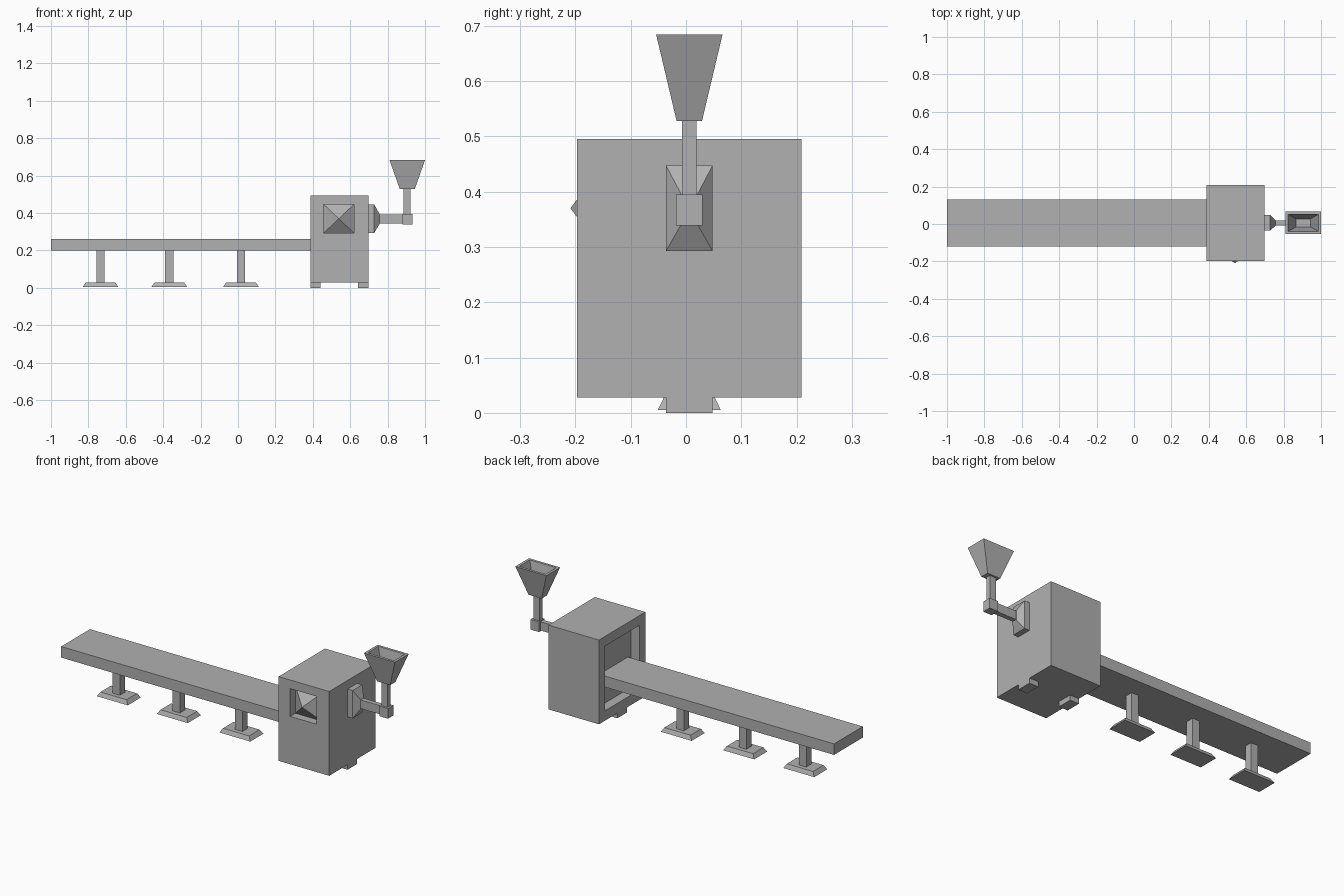
import bpy
import bmesh

if "Cube" in bpy.data.objects:
    bpy.data.objects.remove(bpy.data.objects["Cube"])

YC = 0.006  # centre line of the machine

# Mid grey for every part
grey = bpy.data.materials.new("mid_grey")
grey.diffuse_color = (0.44, 0.44, 0.44, 1)
grey.use_nodes = True
grey.node_tree.nodes["Principled BSDF"].inputs["Base Color"].default_value = grey.diffuse_color


def add(name, bm):
    mesh = bpy.data.meshes.new(name)
    bm.to_mesh(mesh)
    bm.free()
    mesh.materials.append(grey)
    obj = bpy.data.objects.new(name, mesh)
    bpy.context.collection.objects.link(obj)
    return obj


def loft(name, rings):
    """Skin a stack of 4-point rings and cap both ends."""
    bm = bmesh.new()
    loops = [[bm.verts.new(p) for p in ring] for ring in rings]
    for a, b in zip(loops, loops[1:]):
        for i in range(4):
            j = (i + 1) % 4
            bm.faces.new((a[i], a[j], b[j], b[i]))
    bm.faces.new(loops[0][::-1])
    bm.faces.new(loops[-1])
    bmesh.ops.recalc_face_normals(bm, faces=bm.faces)
    return add(name, bm)


def zring(x, y, hx, hy, z):
    return [(x - hx, y - hy, z), (x + hx, y - hy, z), (x + hx, y + hy, z), (x - hx, y + hy, z)]


def xring(x, hy, z, hz):
    return [(x, YC - hy, z - hz), (x, YC + hy, z - hz), (x, YC + hy, z + hz), (x, YC - hy, z + hz)]


def box(name, x0, x1, y0, y1, z0, z1):
    x, y, hx, hy = (x0 + x1) / 2, (y0 + y1) / 2, (x1 - x0) / 2, (y1 - y0) / 2
    return loft(name, [zring(x, y, hx, hy, z0), zring(x, y, hx, hy, z1)])


def cut(target, cutter):
    cutter.hide_render = True
    cutter.display_type = 'WIRE'
    mod = target.modifiers.new(cutter.name, 'BOOLEAN')
    mod.operation = 'DIFFERENCE'
    mod.solver = 'EXACT'
    mod.object = cutter


# Housing with a recessed conveyor mouth and a recessed front window
housing = box("housing", 0.387, 0.697, -0.197, 0.209, 0.028, 0.495)
cut(housing, box("mouth_cutter", 0.3, 0.44, -0.147, 0.158, 0.083, 0.441))
cut(housing, box("window_cutter", 0.458, 0.62, -0.3, -0.151, 0.293, 0.447))

# Pyramid inside the window, its tip just outside the front face
bm = bmesh.new()
base = [bm.verts.new(p) for p in ((0.458, -0.151, 0.293), (0.62, -0.151, 0.293),
                                  (0.62, -0.151, 0.447), (0.458, -0.151, 0.447))]
face = bm.faces.new(base)
tip = bmesh.ops.poke(bm, faces=[face])["verts"][0]
tip.co.y = -0.209
add("window_pyramid", bm)

# Housing feet
for side, x in (("left", 0.387), ("right", 0.642)):
    box(f"housing_foot_{side}", x, x + 0.055, YC - 0.042, YC + 0.042, 0, 0.028)

# Conveyor bed running into the mouth, on three pedestals
box("conveyor_bed", -1.0, 0.44, -0.12, 0.132, 0.2, 0.261)
for i, x in enumerate((-0.735, -0.367, 0.016)):
    box(f"pedestal_post_{i}", x - 0.022, x + 0.022, YC - 0.022, YC + 0.022, 0.028, 0.2)
    loft(f"pedestal_base_{i}", [zring(x, YC, 0.095, 0.057, 0.005), zring(x, YC, 0.08, 0.046, 0.028)])

# Feed flange, pipes and elbow
loft("feed_flange", [xring(0.697, 0.042, 0.37, 0.077), xring(0.728, 0.042, 0.37, 0.077),
                     xring(0.757, 0.014, 0.368, 0.026)])
loft("feed_pipe", [xring(0.755, 0.013, 0.368, 0.024), xring(0.88, 0.013, 0.368, 0.024)])
loft("feed_elbow", [xring(0.88, 0.024, 0.367, 0.028), xring(0.932, 0.024, 0.367, 0.028)])
box("hopper_pipe", 0.885, 0.922, YC - 0.013, YC + 0.013, 0.395, 0.53)

# Open hopper with a thin rim and an inner floor
HX = 0.905
loft("hopper", [zring(HX, YC, 0.04, 0.023, 0.528), zring(HX, YC, 0.095, 0.06, 0.684),
                zring(HX, YC, 0.081, 0.046, 0.684), zring(HX, YC, 0.04, 0.022, 0.56)])
